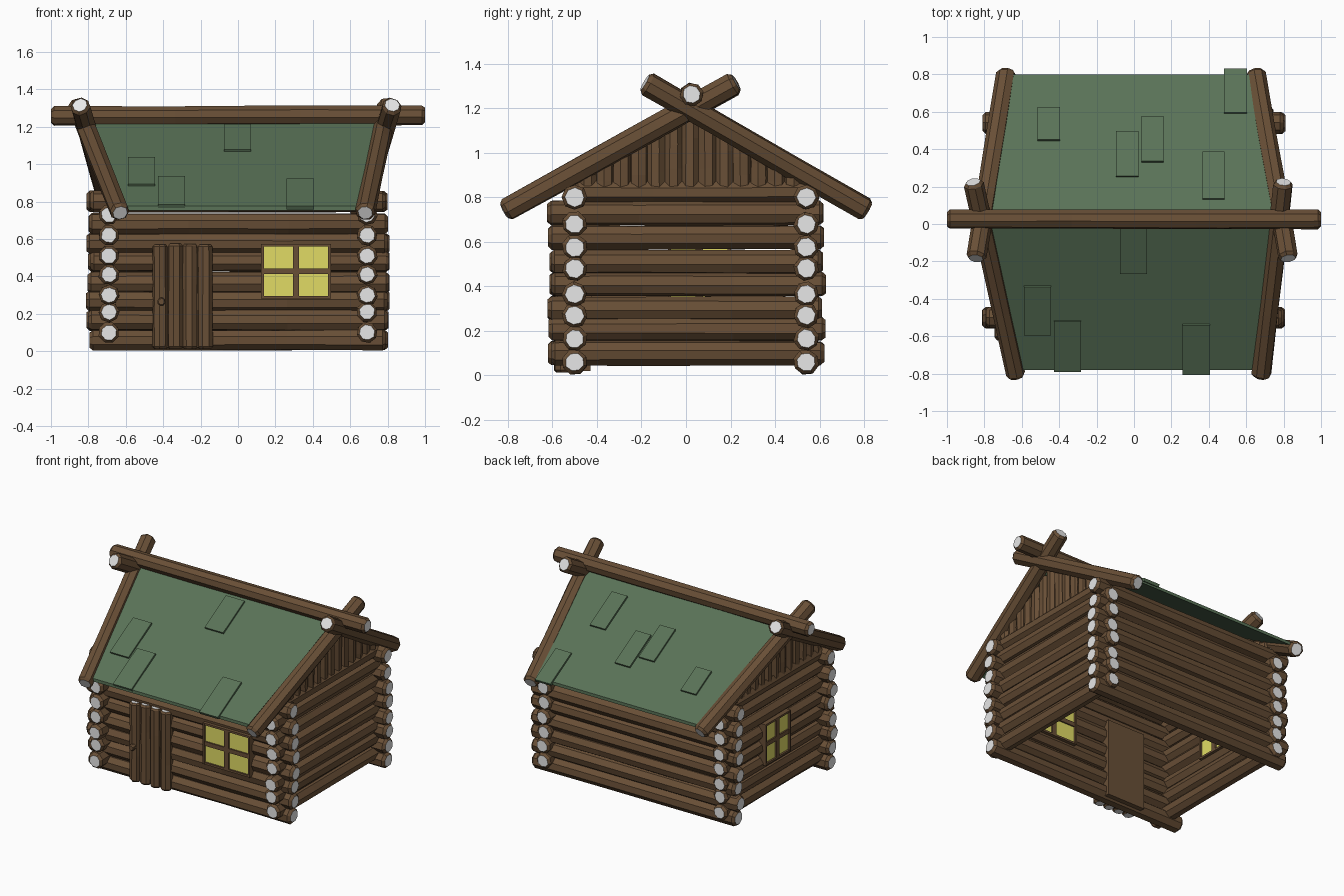
import bpy, bmesh, math, random
from mathutils import Vector, Matrix

random.seed(4)
if "Cube" in bpy.data.objects:
    bpy.data.objects.remove(bpy.data.objects["Cube"])


def material(name, colour):
    m = bpy.data.materials.new(name)
    m.use_nodes = True
    m.diffuse_color = (*colour, 1)
    m.node_tree.nodes["Principled BSDF"].inputs["Base Color"].default_value = (*colour, 1)
    return m


WOOD = material("brown wood", (0.14, 0.078, 0.037))
END = material("pale log end", (0.8, 0.8, 0.8))
GREEN = material("roof green", (0.10, 0.17, 0.095))
GLOW = material("window yellow", (0.75, 0.71, 0.13))


def finish(name, bm, *mats):
    bmesh.ops.recalc_face_normals(bm, faces=bm.faces)
    mesh = bpy.data.meshes.new(name)
    bm.to_mesh(mesh)
    bm.free()
    for m in mats:
        mesh.materials.append(m)
    ob = bpy.data.objects.new(name, mesh)
    bpy.context.collection.objects.link(ob)
    return ob


def log(name, a, b, r, sides=8, wobble=0.05):
    """Slightly uneven hewn log with chamfered, pale ends."""
    a, b = Vector(a), Vector(b)
    d = b - a
    length = d.length
    turn = d.to_track_quat('Z', 'Y')
    spin = random.uniform(0, math.pi)
    bevel = r * 0.3
    stations = [(0, 0.74), (bevel, 1), (length / 3, 1), (length * 2 / 3, 1),
                (length - bevel, 1), (length, 0.74)]
    bm = bmesh.new()
    rings = []
    for t, scale in stations:
        ring = []
        for i in range(sides):
            ang = spin + math.tau * i / sides
            rad = r * scale * (1 + random.uniform(-wobble, wobble))
            ring.append(bm.verts.new(
                a + turn @ Vector((rad * math.cos(ang), rad * math.sin(ang), t))))
        rings.append(ring)
    for lo, hi in zip(rings, rings[1:]):
        for i in range(sides):
            j = (i + 1) % sides
            bm.faces.new((lo[i], lo[j], hi[j], hi[i]))
    for ring in (rings[0], rings[-1]):
        bm.faces.new(ring).material_index = 1
    return finish(name, bm, WOOD, END)


def box(name, centre, size, mat, frame=Matrix.Identity(4)):
    bm = bmesh.new()
    bmesh.ops.create_cube(bm, size=1, matrix=frame @ Matrix.Translation(centre)
                          @ Matrix.Diagonal((*size, 1)))
    return finish(name, bm, mat)


def jitter(v, amount=0.012):
    return v + random.uniform(-amount, amount)


# Walls: long logs front and back, short logs stacked between them
FRONT, BACK, SIDE = -0.5, 0.54, 0.69
for wall, y in (("front", FRONT), ("back", BACK)):
    for z in (0.06, 0.165, 0.27, 0.365, 0.48, 0.575, 0.68, 0.80):
        log(wall + "_wall_log", (-jitter(0.80), y, z), (jitter(0.80), y, z), 0.057)
for wall, x in (("right", -SIDE), ("left", SIDE)):
    for z in (0.10, 0.21, 0.30, 0.41, 0.51, 0.62, 0.73):
        log(wall + "_wall_log", (x, -jitter(0.615), z), (x, jitter(0.62), z), 0.056)
    log(wall + "_top_log", (x, -0.5, 0.825), (x, 0.56, 0.825), 0.052)

# Gables: upright logs cut to the roof slope
RIDGE_Y, RIDGE_Z, SLOPE = 0.02, 1.225, 0.5625
for wall, x in (("right", -SIDE), ("left", SIDE)):
    for i in range(-6, 7):
        y = RIDGE_Y + i * 0.077
        top = RIDGE_Z - 0.035 - SLOPE * abs(i) * 0.077
        log(wall + "_gable_log", (x, y, 0.82), (x, y, top), 0.046)

# Roof: two slopes, wider at the ridge than at the eaves
EAVES = (("front_roof", -0.78, -0.63, 0.67), ("back_roof", 0.80, -0.665, 0.65))
for name, y, x0, x1 in EAVES:
    bm = bmesh.new()
    z = RIDGE_Z - SLOPE * abs(y - RIDGE_Y)
    low = [Vector((x0, y, z)), Vector((x1, y, z)),
           Vector((0.775, RIDGE_Y, RIDGE_Z)), Vector((-0.81, RIDGE_Y, RIDGE_Z))]
    under = [bm.verts.new(p - Vector((0, 0, 0.022))) for p in low]
    over = [bm.verts.new(p) for p in low]
    bm.faces.new(under)
    bm.faces.new(over)
    for i in range(4):
        j = (i + 1) % 4
        bm.faces.new((under[i], under[j], over[j], over[i]))
    finish(name, bm, GREEN)

# Loose shingles: x centre, y nearest the eave, y nearest the ridge
for x, y0, y1, width in ((-0.003, -0.26, -0.02, 0.145), (-0.515, -0.59, -0.33, 0.145),
                         (-0.355, -0.785, -0.515, 0.145), (0.333, -0.80, -0.535, 0.145),
                         (-0.455, 0.62, 0.445, 0.12), (0.098, 0.57, 0.33, 0.118),
                         (-0.035, 0.49, 0.25, 0.12), (0.425, 0.38, 0.13, 0.12),
                         (0.543, 0.825, 0.59, 0.122)):
    y = (y0 + y1) / 2
    side = -1 if y < 0 else 1
    tilt = math.atan(SLOPE)
    z = RIDGE_Z - SLOPE * abs(y - RIDGE_Y)
    frame = Matrix.Translation((x, y, z)) @ Matrix.Rotation(-side * tilt, 4, 'X')
    box("shingle", (0, 0, 0.003), (width, abs(y1 - y0) / math.cos(tilt), 0.02), GREEN, frame)

# Ridge pole and crossed rafters
log("ridge_pole", (-1, 0.025, 1.258), (1, 0.025, 1.262), 0.053)
for name, foot, tip in (
        ("front_right_rafter", (-0.63, -0.815, 0.74), (-0.86, 0.225, 1.315)),
        ("front_left_rafter", (0.68, -0.815, 0.74), (0.80, 0.225, 1.315)),
        ("back_right_rafter", (-0.68, 0.815, 0.74), (-0.845, -0.185, 1.315)),
        ("back_left_rafter", (0.65, 0.815, 0.74), (0.825, -0.185, 1.315))):
    log(name, foot, tip, 0.054)

# Door: board with four upright half logs and a knob
box("door_board", (-0.295, -0.495, 0.295), (0.30, 0.13, 0.55), WOOD)
for i in range(4):
    x = -0.415 + i * 0.08
    log("door_log", (x, -0.55, 0.012), (x, -0.55, jitter(0.575, 0.004)), 0.042)
knob = log("door_knob", (-0.41, -0.575, 0.265), (-0.41, -0.615, 0.265), 0.022)
for f in knob.data.polygons:
    f.material_index = 0


# Windows: glowing pane running through the wall, with frame and cross bars
def window(name, frame, width, height):
    box(name + "_pane", (0, 0, 0), (width - 0.01, 0.125, height - 0.01), GLOW, frame)
    for s in (-1, 1):
        box(name + "_jamb", (s * (width / 2 - 0.006), 0, 0), (0.014, 0.155, height), WOOD, frame)
        box(name + "_rail", (0, 0, s * (height / 2 - 0.006)), (width, 0.15, 0.014), WOOD, frame)
    box(name + "_upright_bar", (0, 0, 0), (0.034, 0.15, height), WOOD, frame)
    box(name + "_cross_bar", (0, 0, 0), (width, 0.145, 0.03), WOOD, frame)


window("front_window", Matrix.Translation((0.31, FRONT, 0.428)), 0.37, 0.29)
window("right_window", Matrix.Translation((-SIDE, 0.06, 0.44))
       @ Matrix.Rotation(math.pi / 2, 4, 'Z'), 0.28, 0.29)
